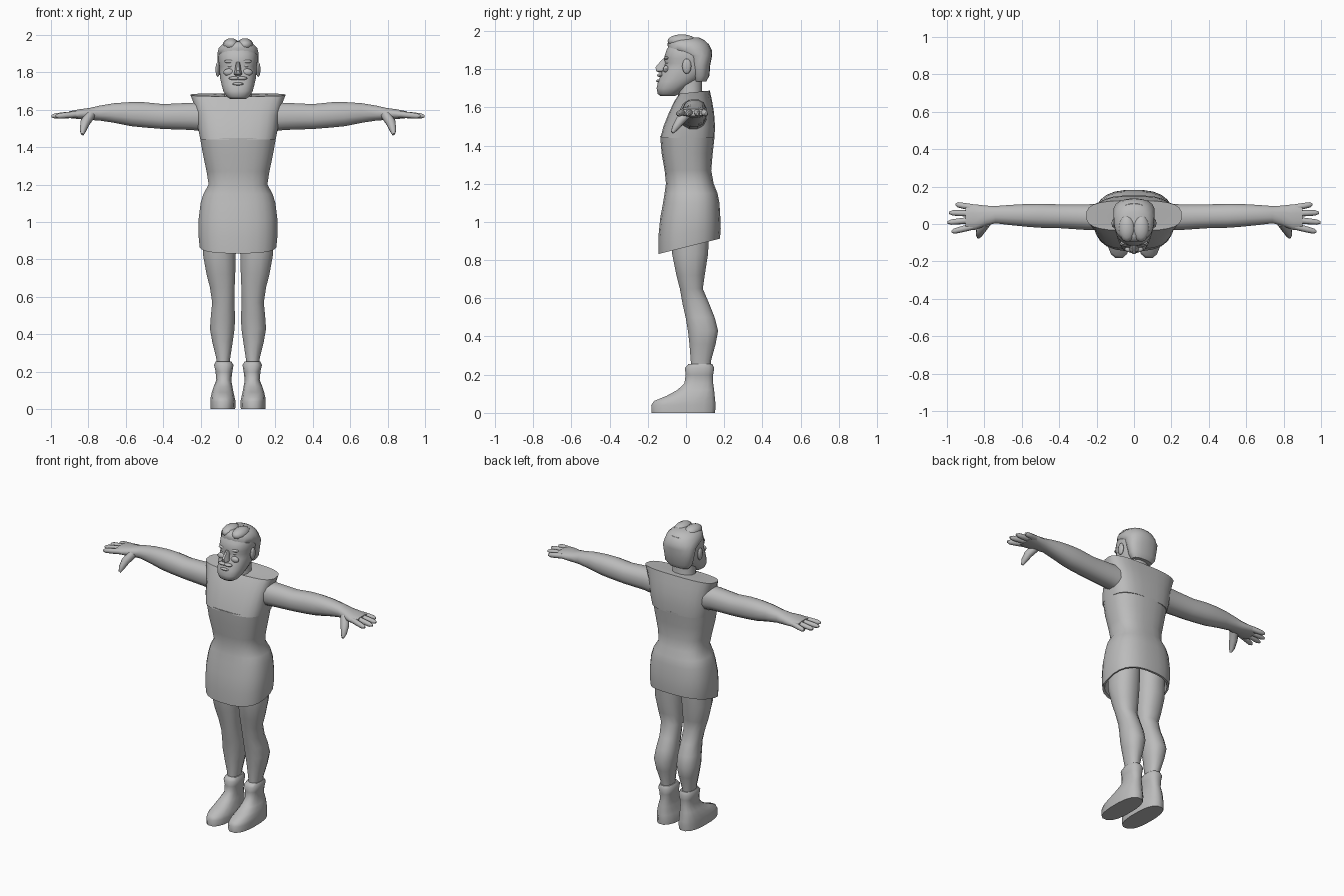
import bpy, bmesh, math
from mathutils import Vector

grey = bpy.data.materials.new("plain grey")
grey.diffuse_color = (0.5, 0.5, 0.5, 1)


def finish(name, bm, mirror=False, angle=50):
    bmesh.ops.recalc_face_normals(bm, faces=bm.faces)
    me = bpy.data.meshes.new(name)
    bm.to_mesh(me)
    bm.free()
    me.materials.append(grey)
    ob = bpy.data.objects.new(name, me)
    bpy.context.collection.objects.link(ob)
    if mirror:
        ob.modifiers.new("mirror", 'MIRROR')
    bpy.ops.object.select_all(action='DESELECT')
    ob.select_set(True)
    bpy.context.view_layer.objects.active = ob
    bpy.ops.object.shade_smooth_by_angle(angle=math.radians(angle))
    return ob


def loft(name, rings, axis='z', n=16, power=2.3, mirror=False, angle=50):
    """Skin rings (position, a0, a1, b0, b1, slope): the bounds of each section."""
    bm = bmesh.new()
    loops = []
    for r in rings:
        p, a0, a1, b0, b1 = r[:5]
        slope = r[5] if len(r) > 5 else 0
        loop = []
        for i in range(n):
            t = math.tau * (i + 0.5) / n
            c, s = math.cos(t), math.sin(t)
            c = math.copysign(abs(c) ** (2 / power), c)
            s = math.copysign(abs(s) ** (2 / power), s)
            k = (math.cos(math.pi / n)) ** (2 / power)
            a = (a0 + a1) / 2 + (a1 - a0) / 2 * c / k
            b = (b0 + b1) / 2 + (b1 - b0) / 2 * s / k
            q = p + slope * b
            loop.append(bm.verts.new({'z': (a, b, q), 'x': (q, a, b), 'y': (a, q, b)}[axis]))
        loops.append(loop)
    for l0, l1 in zip(loops, loops[1:]):
        for i in range(n):
            j = (i + 1) % n
            bm.faces.new((l0[i], l0[j], l1[j], l1[i]))
    bm.faces.new(loops[0])
    bm.faces.new(loops[-1])
    return finish(name, bm, mirror, angle)


def sym(rows):
    """Expand (z, half width, back and front bounds...) to full rings."""
    return [(r[0], -r[1], r[1]) + tuple(r[2:]) for r in rows]


def blob(name, centre, size, mirror=False):
    bm = bmesh.new()
    bmesh.ops.create_uvsphere(bm, u_segments=12, v_segments=8, radius=1)
    for v in bm.verts:
        v.co = Vector(centre) + Vector(size) * v.co
    return finish(name, bm, mirror)


def finger(name, points, radii):
    bm = bmesh.new()
    pts = [Vector(p) for p in points]
    d = (pts[-1] - pts[0]).normalized()
    u = d.cross(Vector((0, 1, 0.3))).normalized()
    w = d.cross(u)
    n = 8
    loops = [[bm.verts.new(p + r * (u * math.cos(math.tau * i / n) + w * math.sin(math.tau * i / n)))
              for i in range(n)] for p, r in zip(pts, radii)]
    for l0, l1 in zip(loops, loops[1:]):
        for i in range(n):
            bm.faces.new((l0[i], l0[(i + 1) % n], l1[(i + 1) % n], l1[i]))
    bm.faces.new(loops[0])
    bm.faces.new(loops[-1])
    return finish(name, bm, True)


# tunic with sloping hem, hollow underside and flared shoulders
loft("tunic", sym([
    (1.00, 0.17, -0.10, 0.13),
    (0.87, 0.195, -0.13, 0.165, 0.25),
    (0.868, 0.205, -0.145, 0.178, 0.25),
    (0.94, 0.212, -0.145, 0.182, 0.15), (1.02, 0.21, -0.135, 0.18),
    (1.10, 0.20, -0.12, 0.175), (1.15, 0.185, -0.112, 0.165),
    (1.20, 0.157, -0.105, 0.145), (1.27, 0.168, -0.112, 0.132),
    (1.36, 0.187, -0.128, 0.14), (1.45, 0.203, -0.135, 0.15)]),
    n=24, power=2.6)
loft("tunic_chest", sym([
    (1.44, 0.201, -0.134, 0.149),
    (1.50, 0.213, -0.118, 0.152), (1.57, 0.22, -0.09, 0.147),
    (1.63, 0.235, -0.062, 0.137), (1.675, 0.254, -0.035, 0.125, 0.1),
    (1.675, 0.17, -0.035, 0.10, 0.1), (1.672, 0.085, -0.04, 0.085, 0.15)]),
    n=24, power=3)

# legs
loft("leg", [
    (1.0, 0.015, 0.18, -0.08, 0.125), (0.83, 0.012, 0.188, -0.072, 0.115),
    (0.72, 0.015, 0.168, -0.05, 0.098), (0.65, 0.018, 0.15, -0.032, 0.088),
    (0.57, 0.02, 0.138, -0.018, 0.122), (0.50, 0.016, 0.145, -0.002, 0.15),
    (0.43, 0.018, 0.15, 0.01, 0.168), (0.36, 0.028, 0.138, 0.018, 0.155),
    (0.27, 0.042, 0.116, 0.025, 0.13), (0.20, 0.045, 0.112, 0.025, 0.13)],
    n=12, mirror=True)

# boots
loft("boot", [
    (0, 0.015, 0.148, -0.18, 0.152), (0.04, 0.013, 0.148, -0.182, 0.155),
    (0.062, 0.018, 0.146, -0.168, 0.153), (0.09, 0.024, 0.14, -0.10, 0.15),
    (0.12, 0.03, 0.13, -0.045, 0.147), (0.155, 0.036, 0.116, -0.008, 0.142),
    (0.20, 0.03, 0.12, -0.002, 0.142), (0.235, 0.024, 0.128, -0.006, 0.148),
    (0.255, 0.036, 0.118, 0.012, 0.138)],
    power=2.5, mirror=True)

# arms running into the palms
loft("arm", [
    (0.15, -0.03, 0.11, 1.48, 1.64), (0.25, -0.032, 0.105, 1.492, 1.637),
    (0.40, -0.022, 0.105, 1.497, 1.63), (0.50, -0.02, 0.108, 1.505, 1.64),
    (0.57, -0.015, 0.107, 1.512, 1.641), (0.66, -0.006, 0.102, 1.53, 1.635),
    (0.74, 0.004, 0.096, 1.542, 1.622), (0.79, -0.008, 0.098, 1.545, 1.61),
    (0.85, -0.032, 0.105, 1.55, 1.602), (0.90, -0.028, 0.104, 1.555, 1.592)],
    axis='x', n=12, mirror=True)

# fingers and thumb
for label, y0, x1, y1 in (("index", -0.013, 0.975, -0.042), ("middle", 0.022, 0.997, 0.008),
                          ("ring", 0.056, 0.988, 0.06), ("little", 0.088, 0.953, 0.105)):
    a, b = Vector((0.86, y0, 1.576)), Vector((x1, y1, 1.565))
    finger(label + "_finger", (a, a.lerp(b, 0.5), a.lerp(b, 0.85), b), (0.018, 0.017, 0.015, 0.007))
finger("thumb", ((0.79, 0.01, 1.572), (0.818, -0.03, 1.53), (0.83, -0.058, 1.49), (0.832, -0.072, 1.468)),
       (0.028, 0.026, 0.018, 0.008))

# neck
loft("neck", sym([(1.60, 0.085, -0.04, 0.10), (1.67, 0.072, -0.042, 0.082),
                  (1.77, 0.068, -0.05, 0.085)]), n=12)

# head with bearded jaw
loft("head", sym([
    (1.658, 0.042, -0.132, -0.06), (1.67, 0.06, -0.148, -0.035),
    (1.70, 0.079, -0.154, 0.005), (1.735, 0.088, -0.146, 0.06),
    (1.77, 0.096, -0.132, 0.10), (1.80, 0.098, -0.12, 0.115),
    (1.83, 0.099, -0.107, 0.12), (1.855, 0.103, -0.116, 0.125),
    (1.90, 0.103, -0.102, 0.128), (1.94, 0.08, -0.08, 0.11)]), n=20, power=2.4)

# hair
loft("hair", sym([
    (1.735, 0.072, 0.04, 0.105), (1.765, 0.094, 0.028, 0.122),
    (1.82, 0.104, 0.018, 0.126), (1.87, 0.11, 0.0, 0.136),
    (1.90, 0.11, -0.09, 0.134), (1.93, 0.103, -0.096, 0.118),
    (1.952, 0.082, -0.09, 0.095), (1.966, 0.05, -0.065, 0.065)]), n=18)
blob("forelock", (0.037, -0.022, 1.947), (0.045, 0.075, 0.035), True)

# face features
loft("nose", sym([(1.782, 0.013, -0.14, -0.10), (1.79, 0.023, -0.156, -0.10),
                  (1.81, 0.017, -0.16, -0.09), (1.855, 0.01, -0.121, -0.08)]), n=8)
blob("brow", (0.042, -0.099, 1.858), (0.032, 0.014, 0.010), True)
blob("eye", (0.04, -0.093, 1.835), (0.018, 0.012, 0.009), True)
blob("cheek", (0.048, -0.104, 1.80), (0.03, 0.016, 0.02), True)
blob("moustache", (0.02, -0.134, 1.768), (0.03, 0.017, 0.010), True)
blob("lower_lip", (0, -0.144, 1.738), (0.03, 0.013, 0.008))
blob("ear", (0.108, 0.004, 1.815), (0.012, 0.024, 0.04), True)
